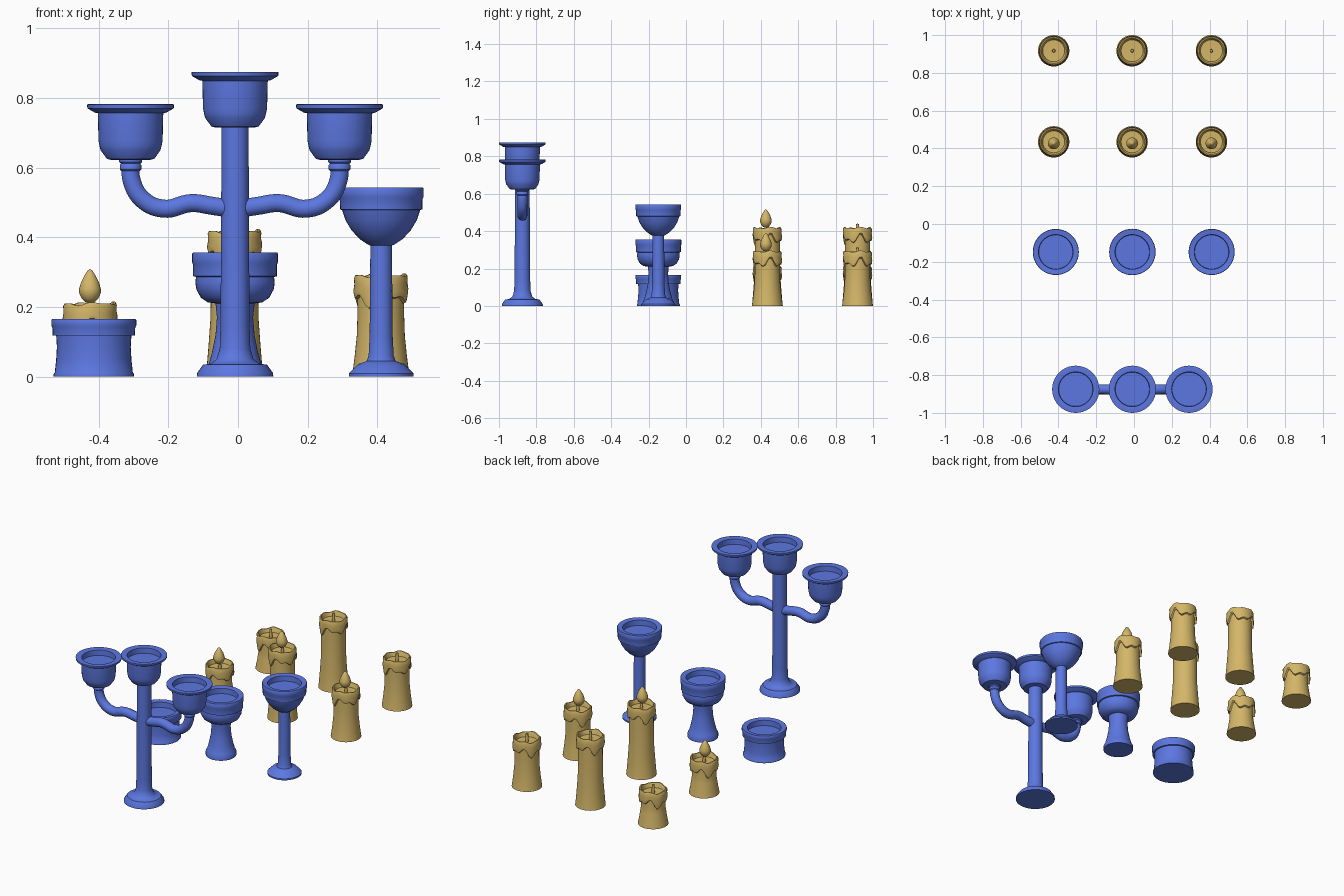
import bpy, bmesh
from math import sin, cos, pi, radians

cube = bpy.data.objects.get("Cube")
if cube:
    bpy.data.objects.remove(cube, do_unlink=True)


def material(name, rgb):
    m = bpy.data.materials.new(name)
    m.use_nodes = True
    m.diffuse_color = (*rgb, 1)
    m.node_tree.nodes["Principled BSDF"].inputs["Base Color"].default_value = (*rgb, 1)
    return m


BLUE = material("blue_metal", (0.107, 0.185, 0.75))
WAX = material("golden_wax", (0.66, 0.47, 0.14))
SEGMENTS = 40


def smooth(obj):
    bpy.ops.object.select_all(action='DESELECT')
    obj.select_set(True)
    bpy.context.view_layer.objects.active = obj
    bpy.ops.object.shade_smooth_by_angle(angle=radians(38))


def lathe(name, profile, loc, mat, wave=lambda a: 0):
    """Spin (radius, height, optional wave amount) points around z."""
    bm = bmesh.new()
    rings = []
    for r, z, *amount in profile:
        k = amount[0] if amount else 0
        ring = []
        for i in range(SEGMENTS):
            a = 2 * pi * i / SEGMENTS
            ring.append(bm.verts.new((r * cos(a), r * sin(a), z + k * wave(a))))
        rings.append(ring)
    for low, high in zip(rings, rings[1:]):
        for i in range(SEGMENTS):
            j = (i + 1) % SEGMENTS
            bm.faces.new((low[i], low[j], high[j], high[i]))
    # Points on the axis collapse into a single pole
    bmesh.ops.remove_doubles(bm, verts=bm.verts, dist=1e-5)
    bmesh.ops.recalc_face_normals(bm, faces=bm.faces)
    mesh = bpy.data.meshes.new(name)
    bm.to_mesh(mesh)
    bm.free()
    mesh.materials.append(mat)
    obj = bpy.data.objects.new(name, mesh)
    obj.location = loc
    bpy.context.collection.objects.link(obj)
    smooth(obj)
    return obj


def dish(top, outer):
    """Flat rim with a round recess for the candle."""
    return [(outer, top), (0.092, top - 0.004), (0.09, top - 0.035), (0, top - 0.035)]


def cup(name, x, top):
    lathe(name, [(0, top - 0.16), (0.055, top - 0.16), (0.068, top - 0.157),
                 (0.086, top - 0.132), (0.089, top - 0.12), (0.092, top - 0.105),
                 (0.094, top - 0.026), (0.103, top - 0.024), (0.124, top - 0.012),
                 (0.125, top - 0.001)] + dish(top, 0.122), (x, ROW, 0), BLUE)


# Three-armed candelabra
ROW, MID = -0.875, -0.0085
lathe("candelabra_stand", [(0, 0), (0.11, 0), (0.109, 0.01), (0.092, 0.034),
                           (0.07, 0.037), (0.053, 0.05), (0.044, 0.08), (0.042, 0.14),
                           (0.04, 0.4), (0.039, 0.72), (0, 0.72)], (MID, ROW, 0), BLUE)
cup("candelabra_middle_cup", MID, 0.875)

ARM = [(0.02, 0.483), (0.065, 0.49), (0.125, 0.498), (0.205, 0.482),
       (0.265, 0.508), (0.296, 0.56), (0.3, 0.62)]
for side, sign in (("left", 1), ("right", -1)):
    x = MID + sign * 0.3
    cup(f"candelabra_{side}_cup", x, 0.782)
    lathe(f"{side}_arm_collar", [(0.026, 0.59), (0.031, 0.595), (0.031, 0.607),
                                 (0.028, 0.611), (0.033, 0.616), (0.033, 0.626)],
          (x, ROW, 0), BLUE)
    curve = bpy.data.curves.new(f"{side}_arm", 'CURVE')
    curve.dimensions = '3D'
    curve.bevel_depth = 0.0265
    curve.bevel_resolution = 5
    curve.resolution_u = 8
    spline = curve.splines.new('BEZIER')
    spline.bezier_points.add(len(ARM) - 1)
    for p, (px, pz) in zip(spline.bezier_points, ARM):
        p.co = (MID + sign * px, ROW, pz)
        p.handle_left_type = p.handle_right_type = 'AUTO'
    curve.materials.append(BLUE)
    arm = bpy.data.objects.new(f"{side}_arm", curve)
    bpy.context.collection.objects.link(arm)
    bpy.ops.object.select_all(action='DESELECT')
    arm.select_set(True)
    bpy.context.view_layer.objects.active = arm
    bpy.ops.object.convert(target='MESH')
    smooth(bpy.context.object)

# Single holders: low, pedestal and goblet
HOLDERS = -0.148
lathe("low_holder", [(0, 0), (0.115, 0), (0.115, 0.008), (0.112, 0.012), (0.108, 0.05),
                     (0.106, 0.085), (0.108, 0.118), (0.118, 0.118), (0.119, 0.14),
                     (0.122, 0.147), (0.122, 0.162)] + dish(0.165, 0.12),
      (-0.414, HOLDERS, 0), BLUE)
lathe("pedestal_holder", [(0, 0), (0.083, 0), (0.083, 0.022), (0.076, 0.034),
                          (0.066, 0.07), (0.056, 0.12), (0.052, 0.17), (0.056, 0.21),
                          (0.078, 0.213), (0.098, 0.226), (0.111, 0.25), (0.114, 0.27),
                          (0.112, 0.286), (0.12, 0.288), (0.12, 0.32), (0.123, 0.328),
                          (0.123, 0.353)] + dish(0.356, 0.121), (MID, HOLDERS, 0), BLUE)
lathe("goblet_holder", [(0, 0), (0.093, 0), (0.093, 0.009), (0.066, 0.036), (0.042, 0.044),
                        (0.036, 0.06), (0.033, 0.12), (0.031, 0.376), (0.04, 0.38),
                        (0.062, 0.395), (0.085, 0.42), (0.102, 0.448), (0.112, 0.478),
                        (0.118, 0.48), (0.119, 0.51), (0.122, 0.516), (0.122, 0.54)]
      + dish(0.543, 0.12), (0.411, HOLDERS, 0), BLUE)


# Candles with dripping wax collars
def drip(a):
    return 0.016 * sin(4 * a + 0.6) + 0.012 * sin(7 * a) + 0.006 * cos(a)


def candle(name, x, y, h, lit):
    body = [(0, 0), (0.083, 0), (0.081, 0.012), (0.075, 0.2 * h), (0.069, 0.4 * h),
            (0.067, h - 0.115)]
    collar = [(0.067, h - 0.07, 1), (0.076, h - 0.066, 1), (0.079, h - 0.05, 0.6),
              (0.076, h - 0.03, 0.3), (0.077, h - 0.01, 0.2), (0.073, h - 0.003, 0.2),
              (0.067, h - 0.003, 0.2), (0.062, h - 0.014, 0.1), (0.058, h - 0.028),
              (0, h - 0.03)]
    lathe(name, body + collar, (x, y, 0), WAX, drip)
    lathe(name + "_wick", [(0.009, h - 0.035), (0.007, h + 0.018), (0, h + 0.02)],
          (x, y, 0), WAX)
    if lit:
        lathe(name + "_flame", [(0, 0), (0.012, 0.003), (0.024, 0.014), (0.031, 0.03),
                                (0.031, 0.043), (0.025, 0.062), (0.016, 0.08),
                                (0.007, 0.094), (0, 0.099)], (x, y - 0.008, h - 0.002), WAX)


for size, x, h in (("short", -0.425, 0.212), ("tall", -0.01, 0.42), ("medium", 0.41, 0.293)):
    candle(size + "_lit_candle", x, 0.435, h, True)
    candle(size + "_unlit_candle", x, 0.917, h, False)
